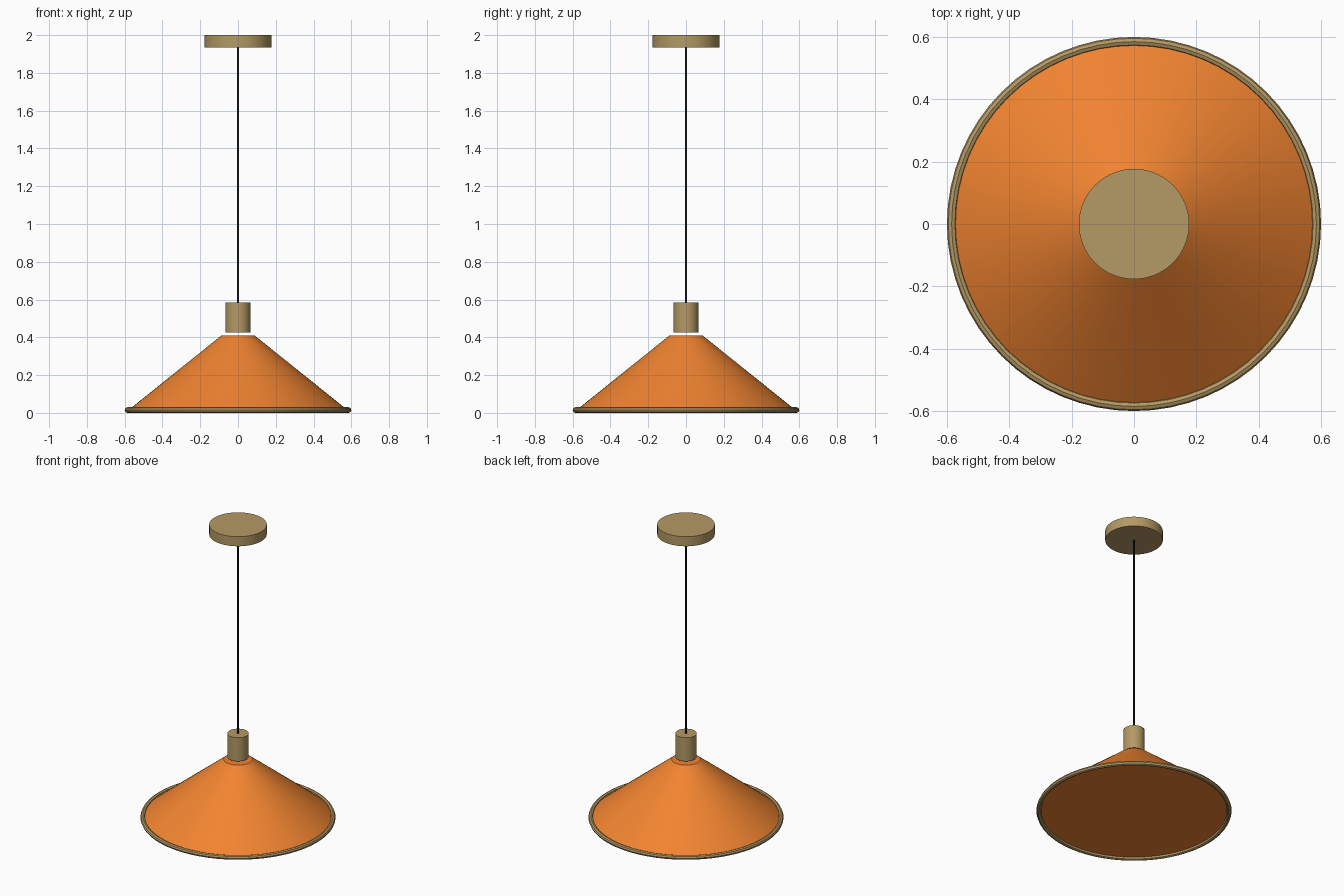
import bpy, math

if "Cube" in bpy.data.objects:
    bpy.data.objects.remove(bpy.data.objects["Cube"])


def material(name, rgb):
    m = bpy.data.materials.new(name)
    m.diffuse_color = (*rgb, 1)
    m.use_nodes = True
    m.node_tree.nodes["Principled BSDF"].inputs["Base Color"].default_value = m.diffuse_color
    return m


brass = material("brass", (0.46, 0.32, 0.13))
orange = material("orange", (0.88, 0.23, 0.03))
black = material("black", (0.01, 0.01, 0.01))


def finish(name, mat):
    ob = bpy.context.object
    ob.name = name
    ob.data.materials.append(mat)
    bpy.ops.object.shade_smooth_by_angle(angle=math.radians(30))
    return ob


def frustum(name, r_low, r_high, z_low, z_high, mat, sides=64):
    bpy.ops.mesh.primitive_cone_add(vertices=sides, radius1=r_low, radius2=r_high,
                                    depth=z_high - z_low,
                                    location=(0, 0, (z_low + z_high) / 2))
    return finish(name, mat)


# Ceiling canopy, cord and lamp socket
frustum("ceiling_canopy", 0.177, 0.177, 1.935, 2.0, brass)
frustum("cord", 0.006, 0.006, 0.57, 1.94, black, 16)
frustum("socket", 0.066, 0.066, 0.425, 0.585, brass, 48)

# Conical shade with a small chamfer round the top
frustum("shade", 0.58, 0.1, 0.015, 0.4, orange)
frustum("shade_top", 0.1, 0.088, 0.4, 0.409, orange)

# Rolled rim at the foot of the shade
bpy.ops.mesh.primitive_torus_add(major_radius=0.585, minor_radius=0.015,
                                 major_segments=64, minor_segments=8,
                                 location=(0, 0, 0.015))
finish("shade_rim", brass)
